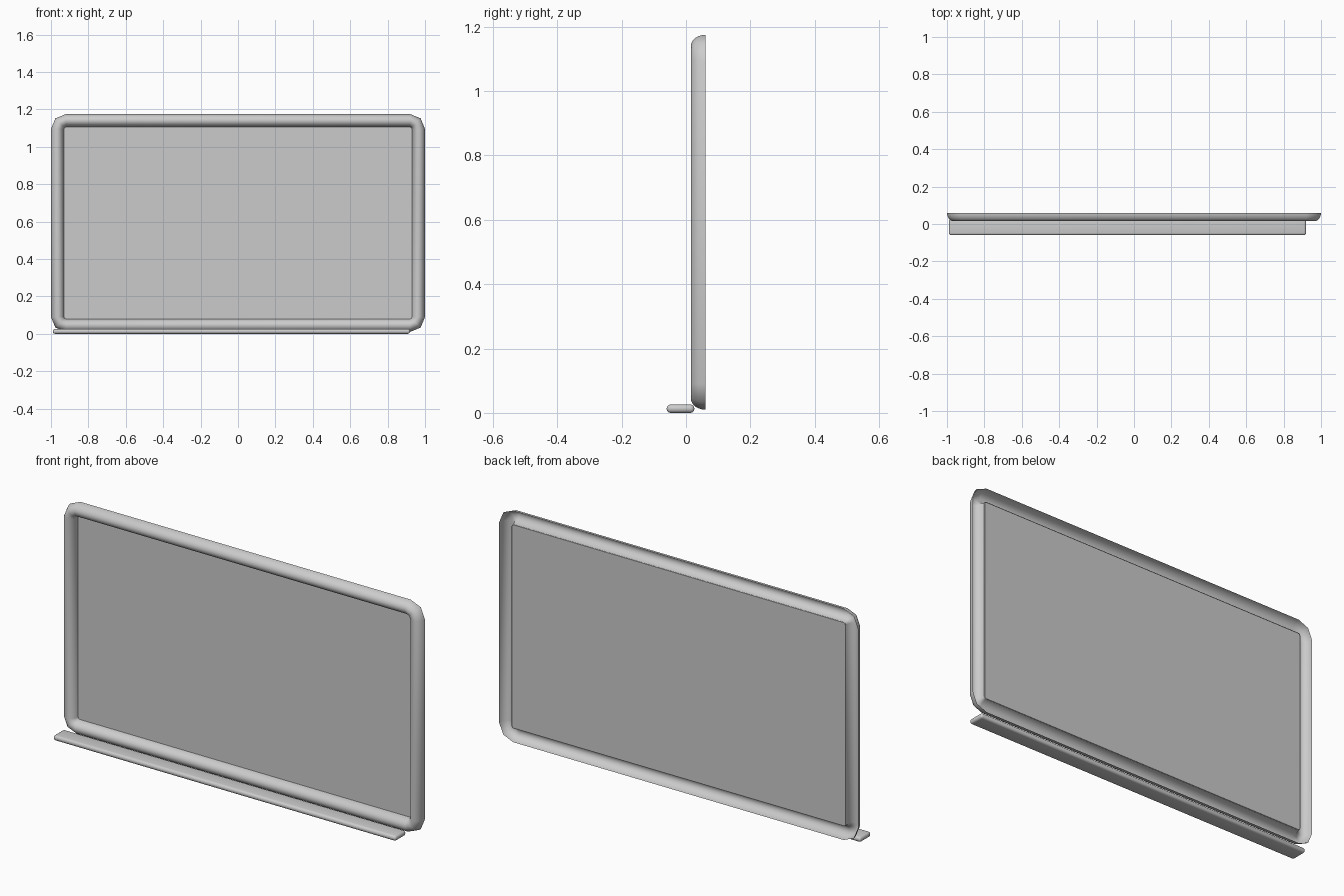
import bpy, bmesh
from math import sin, cos, pi, radians

cube = bpy.data.objects.get("Cube")
if cube:
    bpy.data.objects.remove(cube)

HALF_W, Z_LOW, Z_TOP = 1.0, 0.01, 1.175   # outer limits of the frame
CORNER = 0.08                             # outer corner radius
BAR = 0.035                               # half the bar width
Y_FRONT, Y_BACK = 0.015, 0.06

grey = bpy.data.materials.new("light grey")
grey.use_nodes = True
grey.diffuse_color = (0.6, 0.6, 0.6, 1)
grey.node_tree.nodes["Principled BSDF"].inputs["Base Color"].default_value = (0.6, 0.6, 0.6, 1)


def make_object(name, bm, angle=50):
    bmesh.ops.recalc_face_normals(bm, faces=bm.faces)
    mesh = bpy.data.meshes.new(name)
    bm.to_mesh(mesh)
    bm.free()
    mesh.materials.append(grey)
    obj = bpy.data.objects.new(name, mesh)
    bpy.context.collection.objects.link(obj)
    bpy.ops.object.select_all(action='DESELECT')
    obj.select_set(True)
    bpy.context.view_layer.objects.active = obj
    bpy.ops.object.shade_smooth_by_angle(angle=radians(angle))
    return obj


def rounded_loop(bm, radius, y):
    """Rectangle with two-step corners, at the given corner radius."""
    cx, top, low = HALF_W - CORNER, Z_TOP - CORNER, Z_LOW + CORNER
    centres = [(cx, top), (-cx, top), (-cx, low), (cx, low)]
    return [bm.verts.new((x + radius * cos(a), y, z + radius * sin(a)))
            for i, (x, z) in enumerate(centres)
            for a in [i * pi / 2 + s * pi / 4 for s in range(3)]]


# Frame: half-round moulding, hollow at the back
bm = bmesh.new()
STEPS = 12
loops = []
for k in range(STEPS + 1):
    t = pi * k / STEPS
    loops.append(rounded_loop(bm, CORNER - BAR + BAR * cos(t),
                              Y_BACK - (Y_BACK - Y_FRONT) * sin(t)))
for a, b in zip(loops, loops[1:]):
    for i in range(len(a)):
        j = (i + 1) % len(a)
        bm.faces.new((a[i], a[j], b[j], b[i]))
make_object("frame", bm)

# Board: flat sheet set at the inner lip of the frame
bm = bmesh.new()
bm.faces.new(rounded_loop(bm, CORNER - 2 * BAR + 0.001, Y_BACK - 0.003))
make_object("board", bm)

# Tray: thin ledge with rounded edges, set a little to the right
bm = bmesh.new()
bmesh.ops.create_cube(bm, size=1)
bmesh.ops.scale(bm, verts=bm.verts, vec=(1.91, 0.086, 0.026))
bmesh.ops.translate(bm, verts=bm.verts, vec=(-0.035, -0.017, 0.013))
bmesh.ops.bevel(bm, geom=bm.edges[:], offset=0.012, segments=4,
                profile=0.5, affect='EDGES')
make_object("tray", bm)
